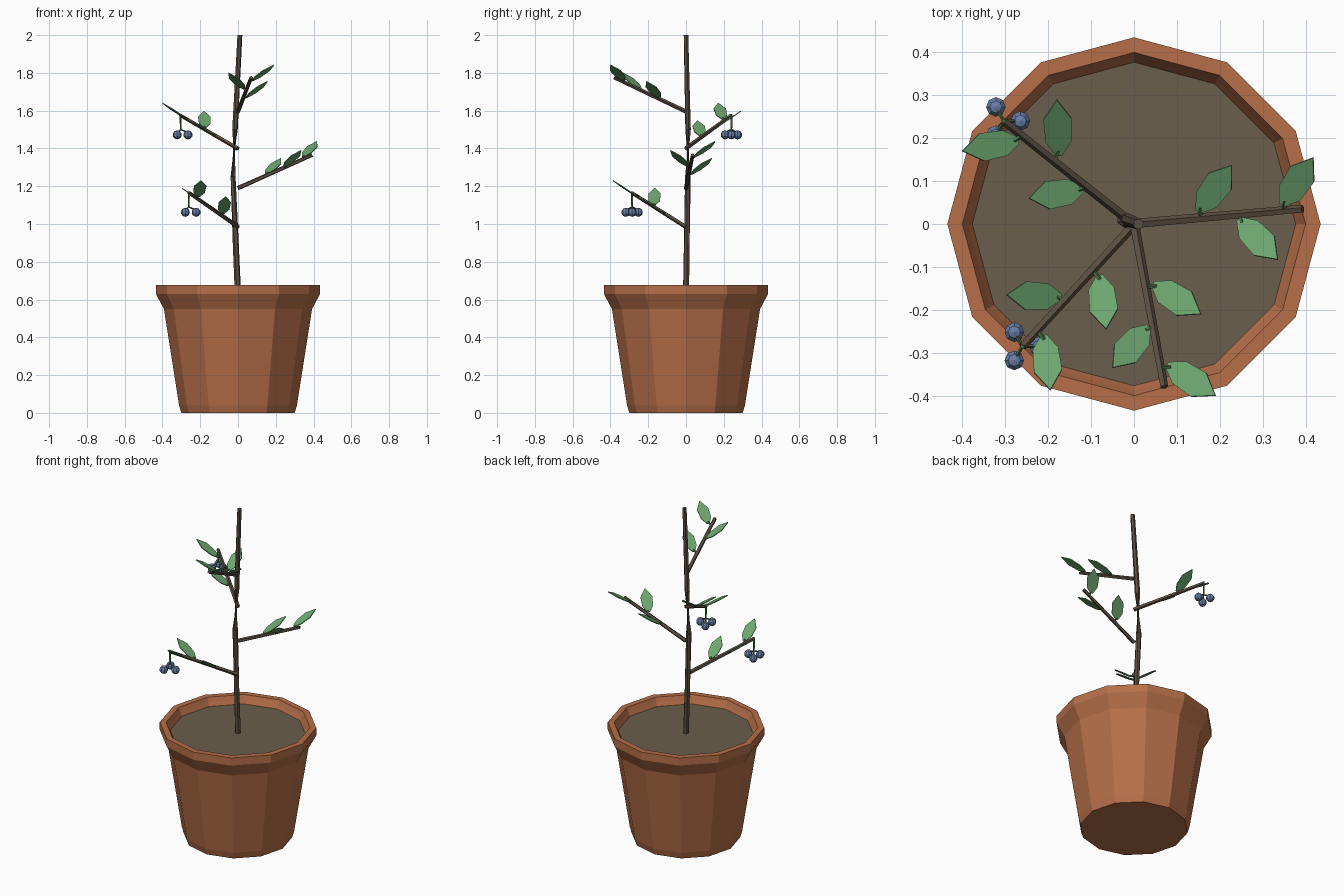
import bpy, bmesh, math
from mathutils import Vector

if "Cube" in bpy.data.objects:
    bpy.data.objects.remove(bpy.data.objects["Cube"])


def material(name, rgb):
    m = bpy.data.materials.new(name)
    lin = [((c / 255 + 0.055) / 1.055) ** 2.4 for c in rgb]
    m.diffuse_color = (*lin, 1)
    m.use_nodes = True
    m.node_tree.nodes["Principled BSDF"].inputs["Base Color"].default_value = m.diffuse_color
    return m


TERRACOTTA = material("terracotta", (182, 111, 73))
SOIL = material("soil_brown", (106, 94, 76))
BARK = material("bark_brown", (90, 78, 64))
LEAF = material("leaf_green", (110, 167, 112))
STALK = material("stalk_green", (72, 108, 68))
BERRY = material("berry_blue", (104, 127, 168))


def finish(bm, name, mat):
    bmesh.ops.recalc_face_normals(bm, faces=bm.faces)
    mesh = bpy.data.meshes.new(name)
    bm.to_mesh(mesh)
    bm.free()
    mesh.materials.append(mat)
    ob = bpy.data.objects.new(name, mesh)
    bpy.context.collection.objects.link(ob)
    return ob


def bridge(bm, rings):
    for a, b in zip(rings, rings[1:]):
        n = len(a)
        for i in range(n):
            bm.faces.new((a[i], a[(i + 1) % n], b[(i + 1) % n], b[i]))


def tube(name, points, radii, sides, mat):
    bm = bmesh.new()
    pts = [Vector(p) for p in points]
    rings = []
    for i, p in enumerate(pts):
        d = pts[min(i + 1, len(pts) - 1)] - pts[max(i - 1, 0)]
        q = d.to_track_quat('Z', 'Y')
        rings.append([bm.verts.new(p + q @ Vector((
            radii[i] * math.cos(math.tau * k / sides),
            radii[i] * math.sin(math.tau * k / sides), 0))) for k in range(sides)])
    bridge(bm, rings)
    bm.faces.new(rings[0])
    bm.faces.new(rings[-1])
    return finish(bm, name, mat)


def lathe(name, profile, mat, cap_start):
    bm = bmesh.new()
    rings = [[bm.verts.new((r * math.cos(math.tau * k / 12), r * math.sin(math.tau * k / 12), z))
              for k in range(12)] for r, z in profile]
    bridge(bm, rings)
    if cap_start:
        bm.faces.new(rings[0])
    return bm, rings


# Twelve-sided pot with flared rim
bm, _ = lathe("pot", [(0.30, 0), (0.312, 0.04), (0.392, 0.55), (0.435, 0.63), (0.435, 0.677),
                      (0.40, 0.677), (0.388, 0.65), (0.375, 0.625)], TERRACOTTA, True)
finish(bm, "pot", TERRACOTTA)

# Soil
bm = bmesh.new()
bmesh.ops.create_circle(bm, cap_ends=True, segments=12, radius=0.377)
for v in bm.verts:
    a = round(math.atan2(v.co.y, v.co.x) / (math.pi / 6)) * math.pi / 6
    v.co = (0.377 * math.cos(a), 0.377 * math.sin(a), 0.63)
finish(bm, "soil", SOIL)

# Main stem
tube("trunk", [(0, 0, 0.62), (-0.012, 0.004, 0.9), (-0.026, 0.01, 1.25),
               (-0.016, 0.011, 1.5), (0.01, 0, 2.0)],
     [0.017, 0.016, 0.015, 0.015, 0.013], 6, BARK)


def leaf(name, base, tip):
    base, tip = Vector(base), Vector(tip)
    axis = tip - base
    side = axis.cross(Vector((0, 0, 1))).normalized()
    up = side.cross(axis).normalized() * 0.0025
    half = [(0, 0.007), (0.25, 0.030), (0.65, 0.033)]
    outline = [(t, w) for t, w in half] + [(1, 0)] + [(t, -w) for t, w in reversed(half)]
    bm = bmesh.new()
    rings = [[bm.verts.new(base + axis * t + side * w + up * s) for t, w in outline]
             for s in (-1, 1)]
    bridge(bm, rings)
    for r in rings:
        bm.faces.new(r)
    finish(bm, name, LEAF)


def berries(name, top):
    # Hanging stalk with three berries
    top = Vector(top)
    knot = top - Vector((0, 0, 0.075))
    tube(name + "_stalk", [top + Vector((0, 0, 0.006)), knot], [0.006, 0.005], 5, STALK)
    for k in range(3):
        a = math.tau * k / 3
        c = top + Vector((0.038 * math.cos(a), 0.038 * math.sin(a), -0.103))
        tube(f"{name}_stem_{k + 1}", [knot, c + Vector((0, 0, 0.012))], [0.004, 0.004], 4, STALK)
        bm = bmesh.new()
        bmesh.ops.create_uvsphere(bm, u_segments=8, v_segments=5, radius=0.024)
        bmesh.ops.translate(bm, verts=bm.verts, vec=c)
        finish(bm, f"{name}_berry_{k + 1}", BERRY)


# Branches: start height, end point, leaves as (base, tip), berries or not
BRANCHES = [
    (0.985, (-0.26, -0.285, 1.165), True,
     [((-0.08, -0.12, 1.055), (-0.065, -0.245, 1.145)),
      ((-0.17, -0.17, 1.10), (-0.297, -0.165, 1.19)),
      ((-0.21, -0.26, 1.145), (-0.195, -0.387, 1.23))]),
    (1.19, (0.393, 0.035, 1.365), False,
     [((0.15, 0.03, 1.265), (0.228, 0.137, 1.348)),
      ((0.245, 0.01, 1.305), (0.335, -0.083, 1.39)),
      ((0.345, 0.045, 1.355), (0.418, 0.155, 1.437))]),
    (1.40, (-0.303, 0.24, 1.575), True,
     [((-0.12, 0.08, 1.465), (-0.245, 0.06, 1.547)),
      ((-0.175, 0.16, 1.51), (-0.18, 0.29, 1.597)),
      ((-0.27, 0.195, 1.555), (-0.40, 0.17, 1.64))]),
    (1.595, (0.07, -0.38, 1.775), False,
     [((0.045, -0.14, 1.67), (0.156, -0.21, 1.755)),
      ((0.033, -0.24, 1.715), (-0.05, -0.335, 1.80)),
      ((0.078, -0.328, 1.76), (0.19, -0.40, 1.842))]),
]
for i, (z, end, fruit, leaves) in enumerate(BRANCHES, 1):
    start, end = Vector((0, 0, z)), Vector(end)
    tube(f"branch_{i}", [start, end], [0.012, 0.010], 5, BARK)
    d = end - start
    for j, (b, t) in enumerate(leaves, 1):
        leaf(f"leaf_{i}_{j}", b, t)
        # Short leaf stalk from the nearest point of the branch
        near = start + d * ((Vector(b) - start).dot(d) / d.length_squared)
        tube(f"leaf_stalk_{i}_{j}", [near, Vector(b) + (Vector(t) - Vector(b)) * 0.08],
             [0.006, 0.005], 5, STALK)
    if fruit:
        berries(f"cluster_{i}", end)
